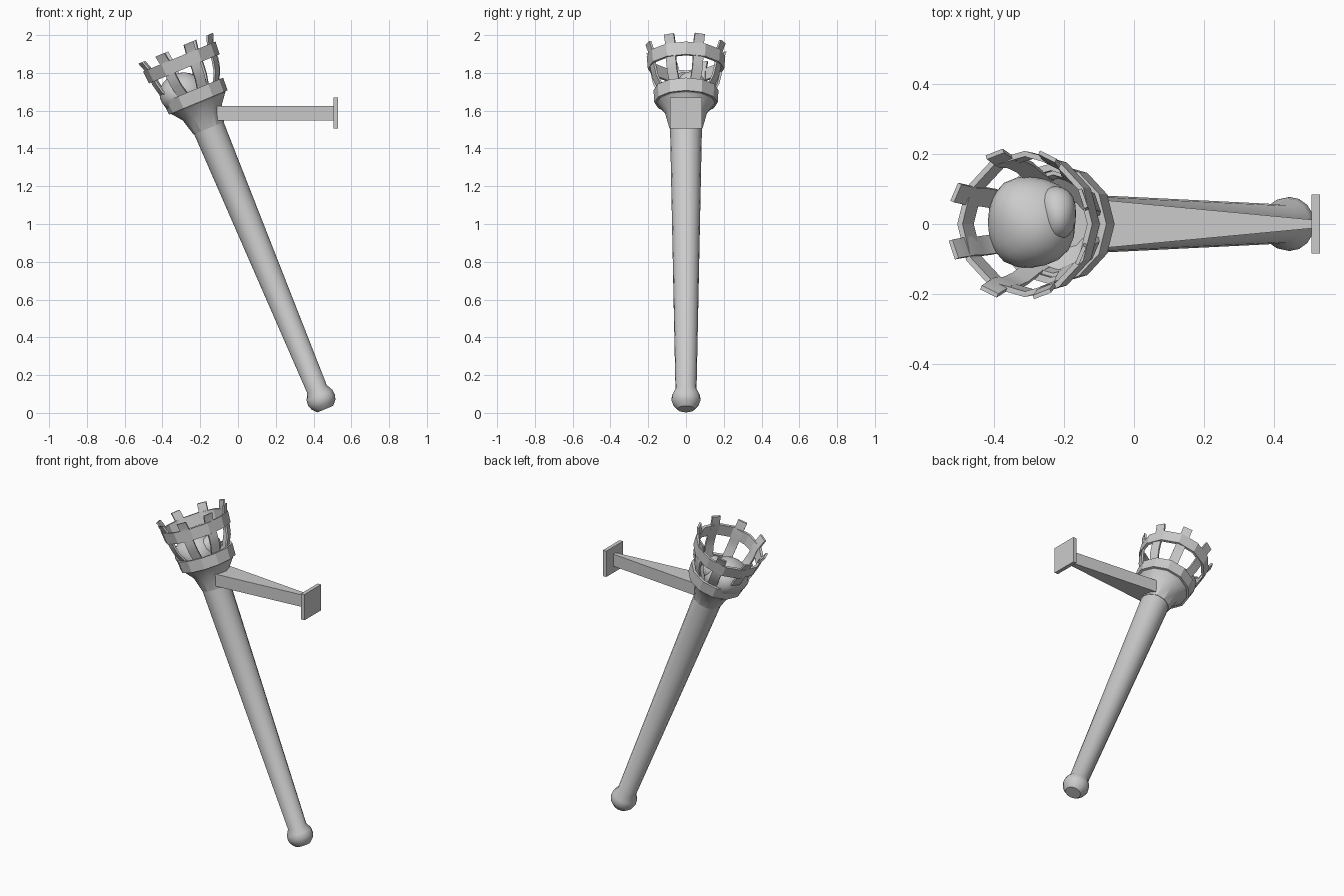
import bpy, bmesh, math
from mathutils import Matrix, Vector

if "Cube" in bpy.data.objects:
    bpy.data.objects.remove(bpy.data.objects["Cube"])

# torch frame: local z runs along the tilted shaft
TILT = Matrix.Translation((0.462, 0, 0.02)) @ Matrix.Rotation(math.radians(-22.5), 4, 'Y')


def finish(name, bm, matrix=None, angle=None):
    bmesh.ops.recalc_face_normals(bm, faces=bm.faces)
    if matrix is not None:
        bm.transform(matrix)
    mesh = bpy.data.meshes.new(name)
    bm.to_mesh(mesh)
    bm.free()
    ob = bpy.data.objects.new(name, mesh)
    bpy.context.collection.objects.link(ob)
    if angle:
        bpy.ops.object.select_all(action='DESELECT')
        ob.select_set(True)
        bpy.context.view_layer.objects.active = ob
        bpy.ops.object.shade_smooth_by_angle(angle=math.radians(angle))
    return ob


def lathe(name, profile, sides, closed=False, angle=None):
    """Spin (radius, height) points around the shaft."""
    bm = bmesh.new()
    rings = []
    for r, h in profile:
        rings.append([bm.verts.new((r * math.cos(2 * math.pi * i / sides),
                                    r * math.sin(2 * math.pi * i / sides), h))
                      for i in range(sides)])
    pairs = list(zip(rings, rings[1:]))
    if closed:
        pairs.append((rings[-1], rings[0]))
    for a, b in pairs:
        for i in range(sides):
            j = (i + 1) % sides
            bm.faces.new((a[i], a[j], b[j], b[i]))
    if not closed:
        bm.faces.new(rings[0])
        bm.faces.new(rings[-1])
    return finish(name, bm, TILT, angle)


def box(name, x0, x1, half_y0, half_y1, z0, z1):
    """Box along x whose depth tapers from one end to the other."""
    bm = bmesh.new()
    bmesh.ops.create_cube(bm, size=1)
    for v in bm.verts:
        left = v.co.x < 0
        hy = half_y0 if left else half_y1
        z = z1 if v.co.z > 0 else z0
        v.co = Vector((x0 if left else x1, math.copysign(hy, v.co.y), z))
    return finish(name, bm)


# shaft with rounded pommel
lathe("shaft", [(.045, 0), (.068, .025), (.077, .05), (.074, .08), (.056, .115), (.085, 1.64)],
      16, angle=40)

# stepped cup with a hollow top
lathe("cup", [(.088, 1.61), (.112, 1.70), (.155, 1.755), (.155, 1.81),
              (.14, 1.81), (.13, 1.77), (.07, 1.72)], 12, angle=25)

# two hoops
lathe("lower_hoop", [(.168, 1.757), (.172, 1.828), (.152, 1.828), (.148, 1.757)], 12, closed=True)
lathe("upper_hoop", [(.202, 1.95), (.208, 2.02), (.192, 2.02), (.186, 1.95)], 12, closed=True)

# curved basket bars
bar_path = [(.132, 1.77), (.152, 1.83), (.178, 1.88), (.191, 1.935), (.193, 2.0), (.218, 2.068)]
for k in range(8):
    bm = bmesh.new()
    rows = []
    for r, h in bar_path:
        rows.append([bm.verts.new((r + dr, y, h))
                     for dr, y in ((0, -.028), (0, .028), (-.012, .028), (-.012, -.028))])
    for a, b in zip(rows, rows[1:]):
        for i in range(4):
            j = (i + 1) % 4
            bm.faces.new((a[i], a[j], b[j], b[i]))
    bm.faces.new(rows[0])
    bm.faces.new(rows[-1])
    turn = Matrix.Rotation(math.radians(20 + 45 * k), 4, 'Z')
    finish(f"basket_bar_{k + 1}", bm, TILT @ turn, angle=35)

# fuel lumps in the basket
for name, pos, size in (("fuel_lump", (-.292, .005, 1.69), (.13, .135, .11)),
                        ("small_fuel_lump", (-.218, .03, 1.735), (.055, .08, .07))):
    bm = bmesh.new()
    bmesh.ops.create_icosphere(bm, subdivisions=3, radius=1)
    for v in bm.verts:
        c = v.co
        v.co = c * (1 + .05 * math.sin(3 * c.x + 1) * math.cos(3 * c.y + c.z))
    finish(name, bm, Matrix.Translation(pos) @ Matrix.Diagonal((*size, 1)), angle=60)

# wall bracket
box("bracket_arm", -.16, .51, .075, .012, 1.547, 1.624)
box("wall_plate", .506, .53, .084, .084, 1.505, 1.67)
